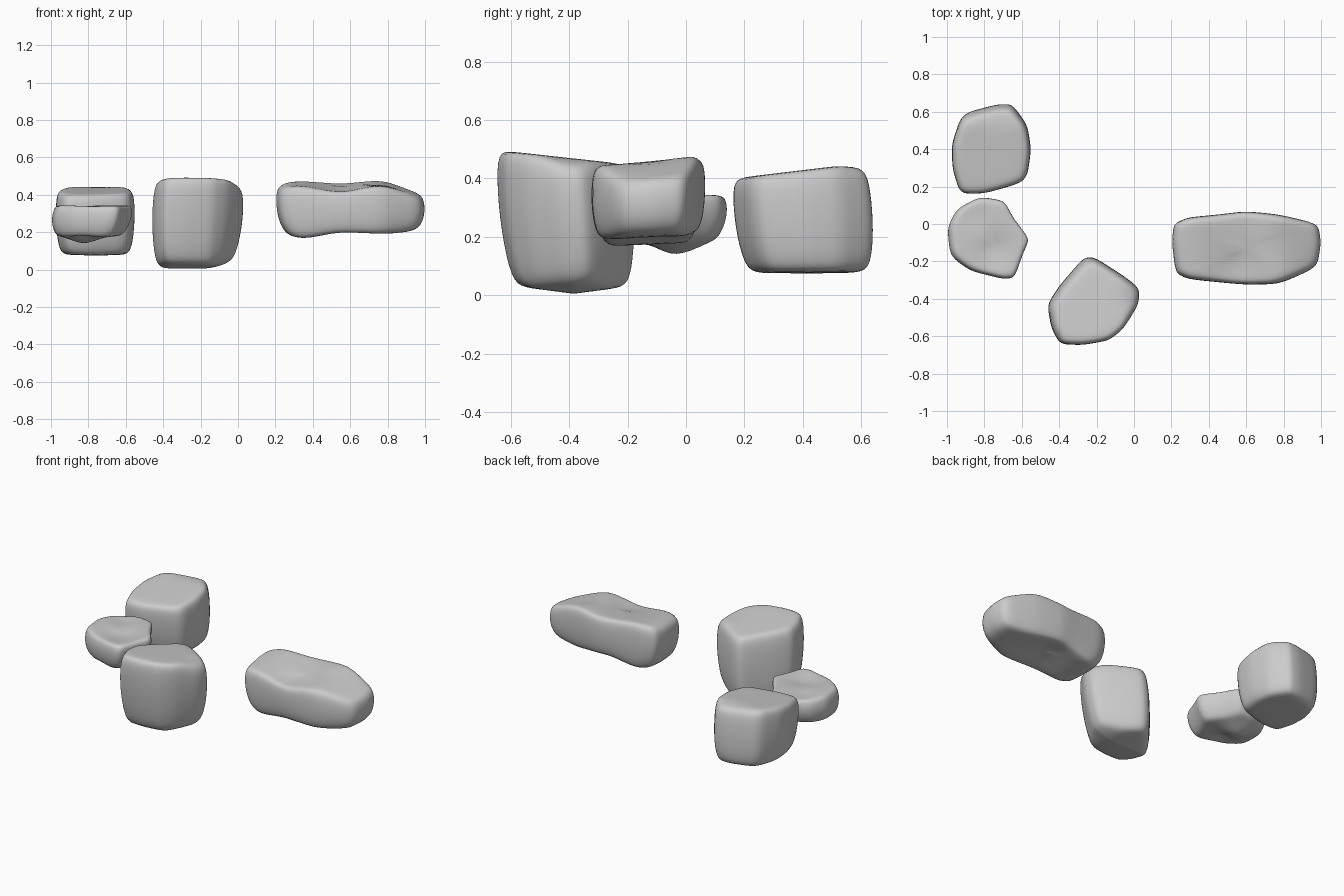
import bpy, bmesh
from math import exp

if "Cube" in bpy.data.objects:
    bpy.data.objects.remove(bpy.data.objects["Cube"])

# Rounded side profile: (ring scale, height fraction) from underside to top
PROFILE = [(.25, 0), (.5, 0), (.72, 0), (.86, .02), (.93, .09), (.975, .22), (1, .4),
           (1.005, .6), (1, .78), (.975, .92), (.91, .985), (.8, 1), (.55, 1), (.28, 1)]


def bump(x, y, cx, cy, r):
    return exp(-((x - cx) ** 2 + (y - cy) ** 2) / (r * r))


def interp(x, pts):
    if x <= pts[0][0]:
        return pts[0][1]
    for (a, p), (b, q) in zip(pts, pts[1:]):
        if x <= b:
            f = (x - a) / (b - a)
            f = f * f * (3 - 2 * f)
            return p + (q - p) * f
    return pts[-1][1]


def resample(outline, per_side=4):
    out = []
    n = len(outline)
    for i in range(n):
        a, b = outline[i], outline[(i + 1) % n]
        for k in range(per_side):
            f = k / per_side
            out.append((a[0] + (b[0] - a[0]) * f, a[1] + (b[1] - a[1]) * f))
    # light corner smoothing
    m = len(out)
    return [tuple(.25 * out[i - 1][c] + .5 * out[i][c] + .25 * out[(i + 1) % m][c]
                  for c in (0, 1)) for i in range(m)]


def rock(name, outline, bottom, top, lean=(0, 0), base=1.0):
    """Stack scaled outlines between an underside and a top height function."""
    pts = resample(outline)
    cx = (min(p[0] for p in pts) + max(p[0] for p in pts)) / 2
    cy = (min(p[1] for p in pts) + max(p[1] for p in pts)) / 2
    bm = bmesh.new()

    def place(px, py, s, t):
        k = s * (base + (1 - base) * min(1, t * 1.8))
        x, y = cx + (px - cx) * k, cy + (py - cy) * k
        zb, zt = bottom(x, y), top(x, y)
        return bm.verts.new((x + lean[0] * (t - .5), y + lean[1] * (t - .5), zb + (zt - zb) * t))

    rings = [[place(px, py, s, t) for px, py in pts] for s, t in PROFILE]
    n = len(pts)
    for lo, hi in zip(rings, rings[1:]):
        for i in range(n):
            j = (i + 1) % n
            bm.faces.new((lo[i], lo[j], hi[j], hi[i]))
    for ring, t in ((rings[0], 0), (rings[-1], 1)):
        c = place(cx, cy, 0, t)
        for i in range(n):
            bm.faces.new((ring[i], ring[(i + 1) % n], c))
    bmesh.ops.recalc_face_normals(bm, faces=bm.faces)
    for f in bm.faces:
        f.smooth = True
    me = bpy.data.meshes.new(name)
    bm.to_mesh(me)
    bm.free()
    ob = bpy.data.objects.new(name, me)
    bpy.context.collection.objects.link(ob)
    ob.modifiers.new("smooth", 'SUBSURF').levels = 1
    ob.modifiers["smooth"].render_levels = 1
    return ob


# Back cube-like rock
rock("back_rock",
     [(-.93, .17), (-.8, .17), (-.575, .235), (-.55, .4), (-.57, .53), (-.65, .64),
      (-.73, .64), (-.92, .59), (-.975, .43), (-.97, .3)],
     lambda x, y: .075 + .03 * max(0, y - .5) + .03 * abs(x + .76),
     lambda x, y: .428 + .12 * (y - .41) - .25 * max(0, y - .55),
     lean=(0, -.03), base=.97)

# Small flat rock with a lump underneath
rock("small_flat_rock",
     [(-1, -.02), (-.95, .08), (-.83, .145), (-.7, .125), (-.65, .03), (-.565, -.08),
      (-.6, -.16), (-.645, -.285), (-.7, -.295), (-.88, -.25), (-.985, -.17)],
     lambda x, y: .18 + .06 * (y + .08) - .045 * bump(x, y, -.81, -.03, .09)
     + .02 * bump(x, y, -.8, -.16, .06),
     lambda x, y: .345 - .022 * bump(x, y, -.76, -.14, .09)
     - .015 * bump(x, y, -.86, .04, .07),
     lean=(.025, 0), base=.92)

# Tall front rock
rock("tall_front_rock",
     [(-.27, -.18), (-.21, -.175), (.025, -.33), (.02, -.42), (-.06, -.55), (-.14, -.615),
      (-.28, -.64), (-.4, -.635), (-.445, -.55), (-.465, -.43), (-.4, -.33)],
     lambda x, y: .005 + .13 * abs(y + .4) + .35 * max(0, x + .13),
     lambda x, y: .473 - .11 * (y + .41) - .45 * max(0, x + .06),
     lean=(.02, -.03), base=.94)

# Long slab-like rock
rock("long_rock",
     [(.215, 0), (.29, .035), (.45, .05), (.6, .068), (.78, .05), (.985, 0), (1, -.1),
      (.98, -.23), (.78, -.32), (.6, -.325), (.29, -.295), (.225, -.26), (.205, -.1)],
     lambda x, y: interp(x, [(.22, .18), (.33, .17), (.55, .2), (.8, .195), (.95, .205)])
     + .04 * (y + .13) + .02 * bump(x, y, .6, -.1, .12),
     lambda x, y: interp(x, [(.22, .455), (.32, .462), (.56, .448), (.76, .463), (.99, .405)])
     + .09 * (y + .13) - .02 * bump(x, y, .54, -.24, .13),
     lean=(-.01, 0), base=.97)
